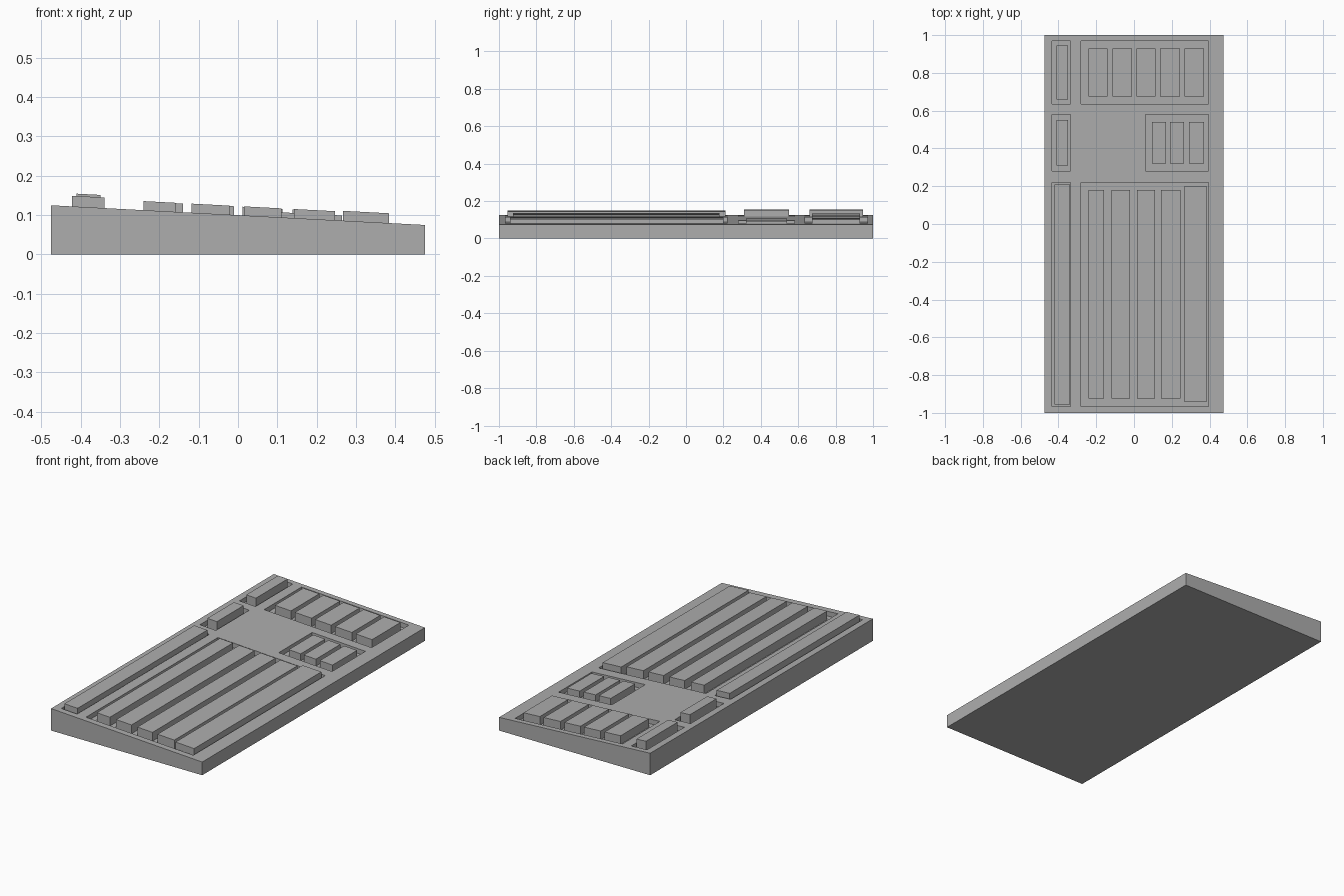
import bpy
import bmesh

if "Cube" in bpy.data.objects:
    bpy.data.objects.remove(bpy.data.objects["Cube"])

grey = bpy.data.materials.new("light grey plastic")
grey.diffuse_color = (0.42, 0.42, 0.42, 1)
grey.use_nodes = True
grey.node_tree.nodes["Principled BSDF"].inputs["Base Color"].default_value = grey.diffuse_color


def deck(x):
    """Height of the sloping deck at x."""
    return 0.1 - x * 0.05 / 0.95


def slab(name, x, y, low, high, flat_base=False):
    """Block that follows the deck slope, between two offsets from it."""
    bm = bmesh.new()
    bmesh.ops.create_cube(bm, size=1)
    for v in bm.verts:
        top = v.co.z > 0
        v.co.x = x[1] if v.co.x > 0 else x[0]
        v.co.y = y[1] if v.co.y > 0 else y[0]
        v.co.z = deck(v.co.x) + (high if top else low)
        if flat_base and not top:
            v.co.z = 0
    mesh = bpy.data.meshes.new(name)
    bm.to_mesh(mesh)
    bm.free()
    ob = bpy.data.objects.new(name, mesh)
    mesh.materials.append(grey)
    bpy.context.collection.objects.link(ob)
    return ob


DEPTH = 0.027

# Wedge-shaped case
case = slab("keyboard_case", (-0.475, 0.475), (-1, 1), 0, 0, flat_base=True)

# Recessed key wells, cut into the case
left, wide, short = (-0.435, -0.335), (-0.28, 0.395), (0.06, 0.395)
wells = [(xs, ys) for ys, right in (((-0.965, 0.22), wide),
                                    ((0.28, 0.58), short),
                                    ((0.635, 0.97), wide))
         for xs in (left, right)]
for i, (xs, ys) in enumerate(wells):
    cutter = slab(f"well_cutter_{i}", xs, ys, -DEPTH, 0.05)
    cutter.hide_render = True
    cutter.hide_set(True)
    cut = case.modifiers.new(f"well_{i}", 'BOOLEAN')
    cut.operation = 'DIFFERENCE'
    cut.solver = 'EXACT'
    cut.object = cutter

# Bake the cuts and remove the cutters
bpy.context.view_layer.update()
evaluated = case.evaluated_get(bpy.context.evaluated_depsgraph_get())
case.data = bpy.data.meshes.new_from_object(evaluated)
case.modifiers.clear()
for ob in list(bpy.data.objects):
    if ob.name.startswith("well_cutter"):
        bpy.data.objects.remove(ob)


def key_row(name, spans, ys, height):
    for i, xs in enumerate(spans):
        slab(f"{name}_{i + 1}", xs, ys, -DEPTH, height)


# Back edge keys
slab("long_back_key", (-0.422, -0.34), (-0.955, 0.21), -DEPTH, 0.027)
key_row("short_back_key", [(-0.41, -0.35)], (0.31, 0.55), 0.033)
key_row("end_back_key", [(-0.41, -0.35)], (0.66, 0.945), 0.033)

# Main long key rows, the last one wider
key_row("main_row", [(-0.24, -0.158), (-0.118, -0.022), (0.015, 0.11),
                     (0.142, 0.247)], (-0.925, 0.18), 0.023)
slab("wide_main_row", (0.267, 0.384), (-0.942, 0.2), -DEPTH, 0.025)

# Middle cluster, lower keys
key_row("middle_key", [(0.095, 0.17), (0.19, 0.265), (0.29, 0.37)],
        (0.32, 0.54), 0.013)

# End pad keys
key_row("pad_key", [(-0.24, -0.14), (-0.115, -0.01), (0.012, 0.113),
                    (0.138, 0.243), (0.268, 0.37)], (0.675, 0.93), 0.022)
